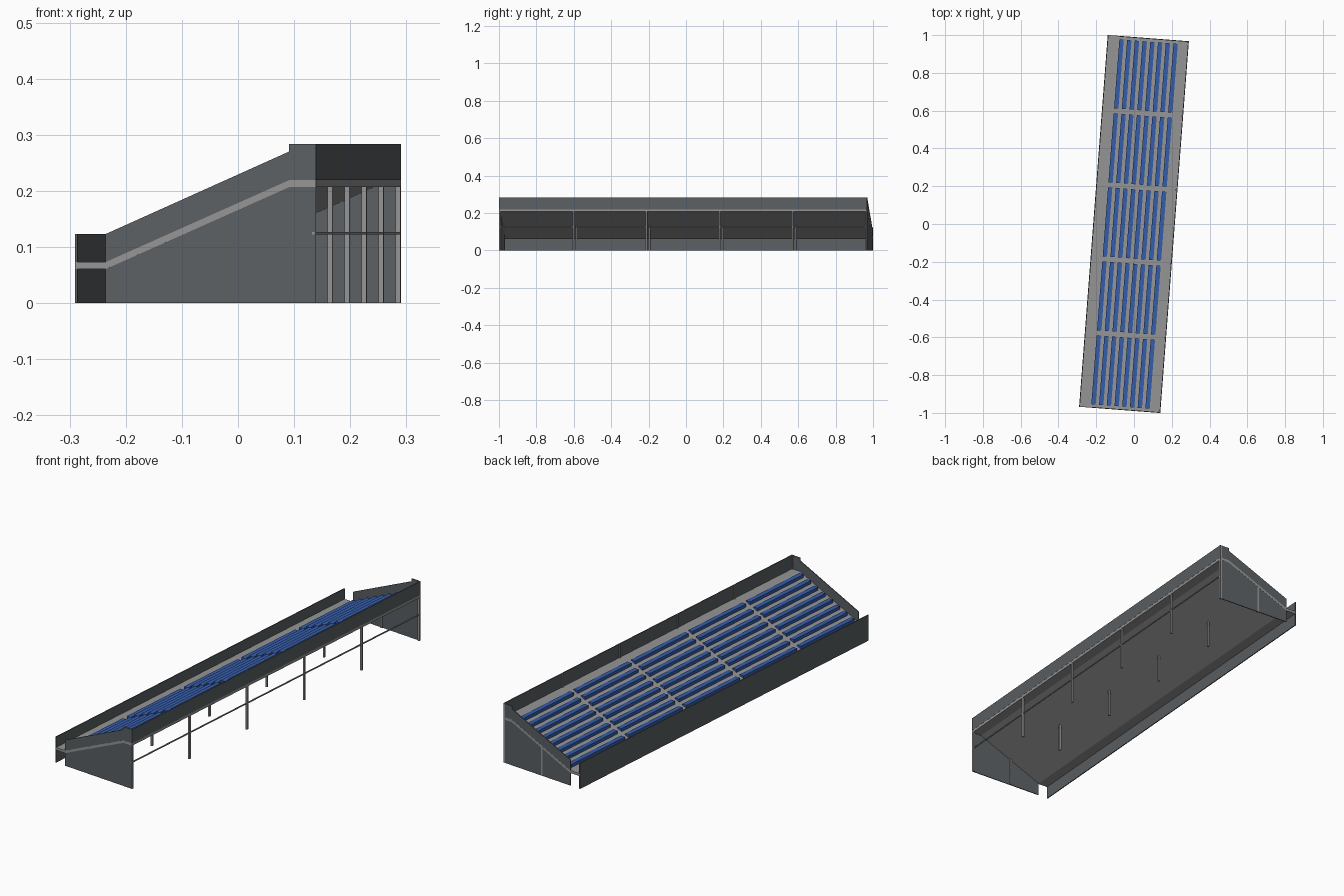
import bpy, math
from mathutils import Matrix

cube = bpy.data.objects.get("Cube")
if cube:
    bpy.data.objects.remove(cube)


def material(name, rgb):
    m = bpy.data.materials.new(name)
    m.use_nodes = True
    m.diffuse_color = (*rgb, 1)
    m.node_tree.nodes["Principled BSDF"].inputs["Base Color"].default_value = (*rgb, 1)
    return m


WALL = material("dark grey panel", (0.105, 0.117, 0.125))
CONCRETE = material("mid grey concrete", (0.30, 0.30, 0.30))
BLUE = material("seat blue", (0.036, 0.11, 0.40))

# The whole stand is turned slightly clockwise seen from above
TURN = Matrix.Rotation(math.radians(-4.4), 4, 'Z')
HALF_W, HALF_L = 0.215, 0.987
LOW, HIGH = -0.161, 0.167            # where the rake starts and ends
RAKE = (0.219 - 0.073) / (HIGH - LOW)
THICK = 0.004


def deck_top(u):
    return 0.073 + RAKE * (min(max(u, LOW), HIGH) - LOW)


def prism(name, profile, spans, mat):
    """Extrude a cross-section (across, height) over each (start, end) span."""
    verts, faces, n = [], [], len(profile)
    for a, b in spans:
        o = len(verts)
        verts += [(u, a, z) for u, z in profile] + [(u, b, z) for u, z in profile]
        faces.append([o + i for i in range(n)])
        faces.append([o + n + i for i in reversed(range(n))])
        for i in range(n):
            j = (i + 1) % n
            faces.append([o + j, o + i, o + n + i, o + n + j])
    mesh = bpy.data.meshes.new(name)
    mesh.from_pydata(verts, [], faces)
    mesh.materials.append(mat)
    ob = bpy.data.objects.new(name, mesh)
    bpy.context.collection.objects.link(ob)
    ob.matrix_world = TURN
    return ob


def rect(u0, u1, z0, z1):
    return [(u0, z0), (u1, z0), (u1, z1), (u0, z1)]


full = [(-HALF_L, HALF_L)]

# Raked deck slab with a flat walkway along each long edge
line = [-HALF_W, LOW, HIGH, HALF_W]
slab = [(u, deck_top(u) - 0.0125) for u in line]
slab += [(u, deck_top(u)) for u in reversed(line)]
prism("deck", slab, full, CONCRETE)

# Low front wall down to the ground, and the parapet behind the top walkway
prism("front_wall", rect(-HALF_W - 0.0005, -HALF_W + THICK, 0, 0.123), full, WALL)
prism("back_wall", rect(HALF_W - THICK, HALF_W + 0.0005, 0.219, 0.284), full, WALL)

# End walls, leaving an entrance gap at the front walkway
end_profile = [(LOW, 0), (HALF_W, 0), (HALF_W, 0.284), (HIGH, 0.284),
               (HIGH, 0.27), (LOW, 0.123)]
outer = HALF_L - 0.0003
for name, side in (("front_end_wall", -1), ("back_end_wall", 1)):
    span = sorted((side * outer, side * (outer - THICK)))
    prism(name, end_profile, [span], WALL)

# Seat rows in five blocks
ROWS, BLOCKS, BLOCK = 8, 5, 0.3928
pitch = (HIGH - LOW) / ROWS
blocks = [((k - 2) * BLOCK - 0.183, (k - 2) * BLOCK + 0.183) for k in range(BLOCKS)]
for r in range(ROWS):
    u = LOW + (r + 0.5) * pitch
    a, b = u - 0.0115, u + 0.0115
    top = deck_top(u) + 0.010
    prism(f"seat_row_{r + 1}",
          [(a, deck_top(a) - 0.001), (b, deck_top(b) - 0.001), (b, top), (a, top)],
          blocks, BLUE)

# Tall posts under the back edge and shorter posts under the middle
h = 0.0045
posts = [((k - 2.5) * BLOCK + 0.0005 - h, (k - 2.5) * BLOCK + 0.0005 + h)
         for k in range(BLOCKS + 1)]
prism("back_posts", rect(HALF_W - 2 * h, HALF_W, 0, 0.283), posts, CONCRETE)
prism("middle_posts", rect(-h, h, 0, deck_top(0) - 0.008), posts, CONCRETE)

# Rail tying the back posts together
prism("back_rail", rect(HALF_W - 0.007, HALF_W - 0.002, 0.122, 0.127), full, CONCRETE)
